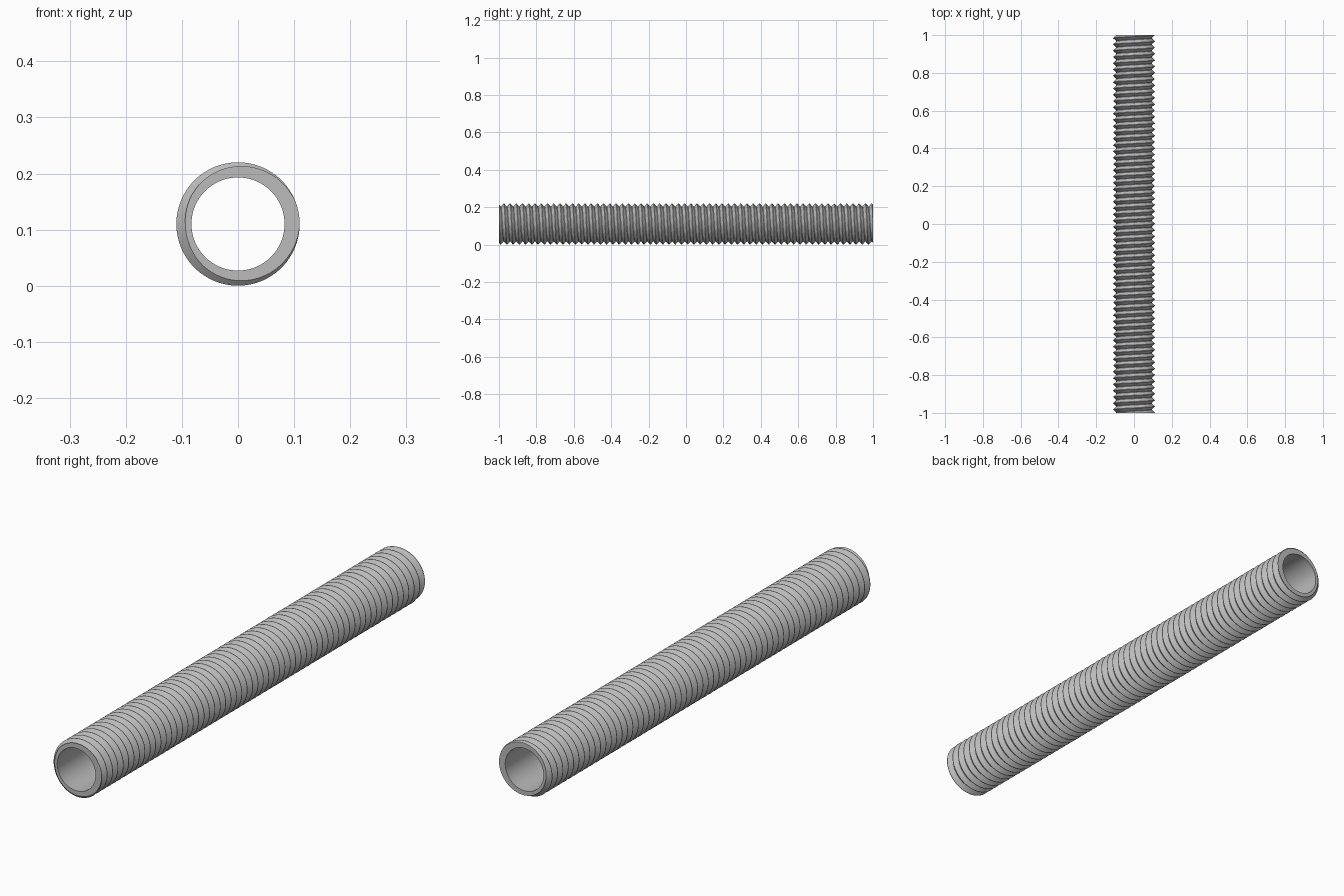
import bpy, bmesh, math
from mathutils import Vector

cube = bpy.data.objects.get("Cube")
if cube:
    bpy.data.objects.remove(cube, do_unlink=True)

CREST, ROOT, BORE = 0.11, 0.094, 0.083
HALF, TURNS, SEG = 1.0, 60, 64
PITCH = 2 * HALF / TURNS

steel = bpy.data.materials.new("plain grey steel")
steel.use_nodes = True
colour = (0.5, 0.5, 0.5, 1)
steel.diffuse_color = colour
steel.node_tree.nodes["Principled BSDF"].inputs["Base Color"].default_value = colour


def ring_point(radius, angle, y):
    return Vector((radius * math.cos(angle), y, CREST + radius * math.sin(angle)))


bm = bmesh.new()

# Right-handed thread: crest and root helices, run past both ends
profile = [(0.0, CREST), (0.06, CREST), (0.5, ROOT), (0.56, ROOT)]
columns = []
for i in range((TURNS + 4) * SEG + 1):
    angle = math.tau * i / SEG
    y = HALF + PITCH * (2 - i / SEG)
    columns.append([bm.verts.new(ring_point(r, angle, y + f * PITCH)) for f, r in profile])
for i in range(len(columns) - 1):
    a, b = columns[i], columns[i + 1]
    for j in range(len(profile) - 1):
        bm.faces.new((a[j], a[j + 1], b[j + 1], b[j]))
    # Last flank climbs to the crest of the neighbouring turn
    if i >= SEG:
        c, d = columns[i - SEG], columns[i - SEG + 1]
        bm.faces.new((a[-1], c[0], d[0], b[-1]))

# Trim the thread square at both ends
for end in (-HALF, HALF):
    bmesh.ops.bisect_plane(bm, geom=bm.verts[:] + bm.edges[:] + bm.faces[:], dist=1e-6,
                           plane_co=(0, end, 0), plane_no=(0, math.copysign(1, end), 0),
                           clear_outer=True)

# Smooth bore
front, back = ([bm.verts.new(ring_point(BORE, math.tau * i / SEG, y)) for i in range(SEG)]
               for y in (-HALF, HALF))
for i in range(SEG):
    k = (i + 1) % SEG
    bm.faces.new((front[i], front[k], back[k], back[i]))

# Flat annular end faces
for end in (-HALF, HALF):
    rim = [e for e in bm.edges if e.is_boundary
           and all(abs(v.co.y - end) < 1e-4 for v in e.verts)]
    bmesh.ops.bridge_loops(bm, edges=rim)
bmesh.ops.recalc_face_normals(bm, faces=bm.faces[:])

mesh = bpy.data.meshes.new("threaded_tube")
bm.to_mesh(mesh)
bm.free()
mesh.materials.append(steel)
tube = bpy.data.objects.new("threaded_tube", mesh)
bpy.context.collection.objects.link(tube)
bpy.context.view_layer.objects.active = tube
tube.select_set(True)
bpy.ops.object.shade_smooth_by_angle(angle=math.radians(30))
